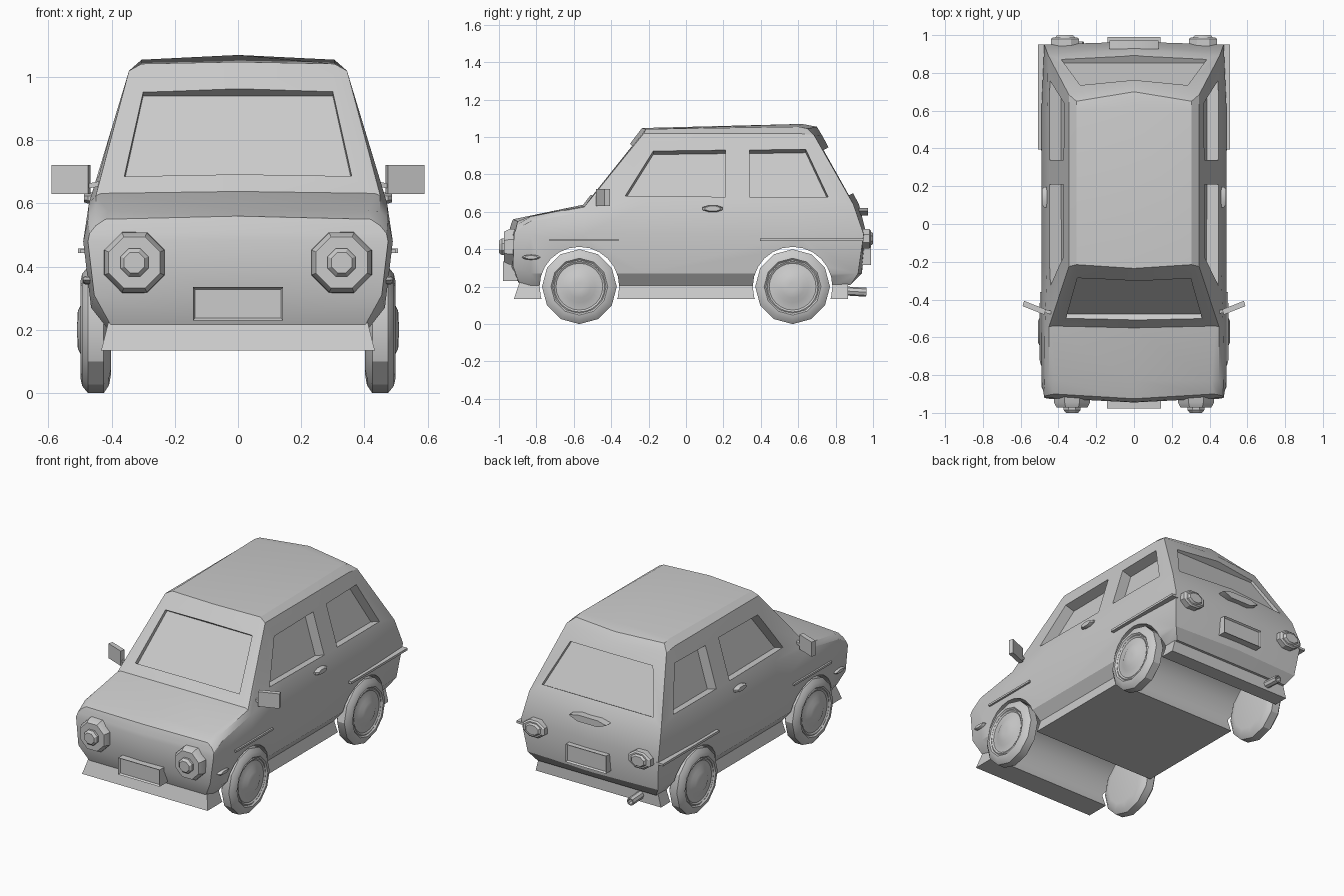
import bpy, bmesh, math
from mathutils import Vector

if "Cube" in bpy.data.objects:
    bpy.data.objects.remove(bpy.data.objects["Cube"])

paint = bpy.data.materials.new("light grey")
paint.diffuse_color = (0.6, 0.6, 0.6, 1)
paint.use_nodes = True
paint.node_tree.nodes["Principled BSDF"].inputs["Base Color"].default_value = paint.diffuse_color


def finish(name, bm, angle=30):
    bmesh.ops.remove_doubles(bm, verts=bm.verts, dist=0.0005)
    bmesh.ops.recalc_face_normals(bm, faces=bm.faces)
    me = bpy.data.meshes.new(name)
    bm.to_mesh(me)
    bm.free()
    me.materials.append(paint)
    ob = bpy.data.objects.new(name, me)
    bpy.context.collection.objects.link(ob)
    if angle:
        smooth(ob, angle)
    return ob


def smooth(ob, angle=30):
    bpy.ops.object.select_all(action='DESELECT')
    ob.select_set(True)
    bpy.context.view_layer.objects.active = ob
    bpy.ops.object.shade_smooth_by_angle(angle=math.radians(angle))


def prism(name, pts, a, b, angle=0):
    """Polygon swept from offset a to offset b."""
    bm = bmesh.new()
    lo = [bm.verts.new(Vector(p) + Vector(a)) for p in pts]
    hi = [bm.verts.new(Vector(p) + Vector(b)) for p in pts]
    n = len(pts)
    bm.faces.new(lo)
    bm.faces.new(hi)
    for i in range(n):
        bm.faces.new((lo[i], lo[(i + 1) % n], hi[(i + 1) % n], hi[i]))
    return finish(name, bm, angle)


def lathe(name, profile, axis, centre, seg, su=1, sv=1, turn=0.0, angle=30):
    """Spin (distance along axis, radius) points around an axis."""
    d, c = Vector(axis), Vector(centre)
    u = Vector((0, 1, 0)) if abs(d.x) > 0.5 else Vector((1, 0, 0))
    v = d.cross(u).normalized()
    bm = bmesh.new()
    rings = []
    for h, r in profile:
        ring = []
        for k in range(seg):
            t = 2 * math.pi * (k + turn) / seg
            ring.append(bm.verts.new(c + d * h + u * r * su * math.cos(t) + v * r * sv * math.sin(t)))
        rings.append(ring)
    for p, q in zip(rings, rings[1:]):
        for k in range(seg):
            j = (k + 1) % seg
            bm.faces.new((p[k], p[j], q[j], q[k]))
    bm.faces.new(rings[0])
    bm.faces.new(rings[-1])
    return finish(name, bm, angle)


def cut(ob, cutters):
    bpy.context.view_layer.objects.active = ob
    for c in cutters:
        c.hide_render = True
        m = ob.modifiers.new("cut", 'BOOLEAN')
        m.operation = 'DIFFERENCE'
        m.solver = 'EXACT'
        m.object = c
        bpy.ops.object.modifier_apply(modifier=m.name)


def both(p, s):
    return (p[0] * s, p[1], p[2])


# Body shell: half sections from sill to roof edge, then roof centre
low = lambda y: [(.41, y, .20), (.465, y, .27), (.49, y, .48)]
sections = [
    ([(.40, -.89, .21), (.455, -.925, .31), (.475, -.92, .48), (.47, -.91, .505),
      (.45, -.905, .53), (.42, -.90, .55)], (0, -.925, .56)),
    (low(-.83) + [(.475, -.83, .55), (.45, -.83, .575), (.412, -.83, .577)], (0, -.83, .58)),
    (low(-.545) + [(.472, -.545, .60), (.45, -.545, .625), (.432, -.54, .632)], (0, -.55, .638)),
    (low(-.22) + [(.46, -.22, .64), (.345, -.225, 1.02), (.305, -.215, 1.042)], (0, -.235, 1.048)),
    (low(.60) + [(.46, .60, .64), (.345, .60, 1.02), (.305, .60, 1.055)], (0, .62, 1.07)),
    ([(.41, .88, .21), (.45, .92, .27), (.475, .95, .48), (.455, .895, .64),
      (.345, .685, 1.01), (.305, .65, 1.045)], (0, .70, 1.055)),
]
bm = bmesh.new()
loops = []
for half, top in sections:
    y, z = half[0][1], half[0][2]
    pts = [(0, y, z)] + half + [top] + [both(p, -1) for p in reversed(half)]
    loops.append([bm.verts.new(p) for p in pts])
for p, q in zip(loops, loops[1:]):
    for i in range(14):
        j = (i + 1) % 14
        bm.faces.new((p[i], p[j], q[j], q[i]))
# Bulged nose and tail
nose = [(-.938, .31), (-.945, .485), (-.942, .51), (-.935, .535)]
tail = [(.94, .27), (.965, .48), (.925, .64), (.73, 1.005)]
for ring, mids in ((loops[0], nose), (loops[-1], tail)):
    col = [ring[0]] + [bm.verts.new((0, y, z)) for y, z in mids] + [ring[7]]
    for side in ([ring[i] for i in range(1, 7)], [ring[14 - i] for i in range(1, 7)]):
        for i in range(5):
            bm.faces.new((col[i], side[i], side[i + 1], col[i + 1]))
body = finish("body_shell", bm, 0)

# Lower skirt, flared at the front
bm = bmesh.new()
bmesh.ops.create_cube(bm, size=2)
for v in bm.verts:
    up = v.co.z > 0
    rear = v.co.y > 0
    v.co = ((.41 if up else .433) * v.co.x, .865 if rear else (-.89 if up else -.92), .225 if up else .135)
skirt = finish("lower_skirt", bm, 0)

# Wheel tunnels
arches = [lathe("arch_cutter", [(-.7, .213), (.7, .213)], (1, 0, 0), (0, y, .2), 24, angle=0)
          for y in (-.57, .57)]

# Recesses for the glass
windows = []
slope = Vector((0, -.408, .31)).normalized()
at = lambda x, z: (x, -.545 + (z - .638) * .76, z)
windows.append(prism("windscreen_cutter", [at(-.36, .69), at(.36, .69), at(.30, .962), at(-.30, .962)],
                     slope * -.035, slope * .1))
slope = Vector((0, .365, .195)).normalized()
at = lambda x, z: (x, .925 - (z - .64) * .534, z)
windows.append(prism("rear_window_cutter", [at(-.385, .70), at(.385, .70), at(.285, .945), at(-.285, .945)],
                     slope * -.045, slope * .1))
front_glass = [(-.325, .685), (-.175, .925), (.21, .93), (.21, .68)]
rear_glass = [(.34, .68), (.34, .93), (.64, .935), (.76, .68)]
for s in (1, -1):
    n = Vector((.957 * s, 0, .29))
    for shape in (front_glass, rear_glass):
        pts = [((.46 - (z - .64) * .303) * s, y, z) for y, z in shape]
        windows.append(prism("side_window_cutter", pts, n * -.065, n * .1))
cut(body, arches + windows)
cut(skirt, arches)
for c in arches + windows:
    bpy.data.objects.remove(c)
smooth(body)
smooth(skirt)

# Wheels
tyre = [(.402, .14), (.408, .175), (.425, .2), (.475, .2), (.493, .178), (.499, .152), (.488, .14)]
hub = [(.41, .143), (.49, .143), (.494, .135), (.488, .125), (.494, .085), (.507, .06), (.509, .02)]
for s in (1, -1):
    for y, end in ((-.57, "front"), (.57, "rear")):
        lathe(end + "_tyre", tyre, (s, 0, 0), (0, y, .2), 12)
        lathe(end + "_hubcap", hub, (s, 0, 0), (0, y, .2), 24)


def block(name, x, y, z, s=1):
    """Box given by its ranges."""
    pts = [(x[0] * s, y[0], z[0]), (x[1] * s, y[0], z[0]), (x[1] * s, y[0], z[1]), (x[0] * s, y[0], z[1])]
    return prism(name, pts, (0, 0, 0), (0, y[1] - y[0], 0), 30)


def number_plate(name, y0, y1, z0, z1, w):
    """Blank plate with a raised rim."""
    bm = bmesh.new()
    bmesh.ops.create_cube(bm, size=1)
    for v in bm.verts:
        v.co = (2 * w * v.co.x, y1 if v.co.y > 0 else y0, z1 if v.co.z > 0 else z0)
    bm.normal_update()
    out = 1 if y0 > 0 else -1
    face = [f for f in bm.faces if f.normal.y * out > .9]
    bmesh.ops.inset_region(bm, faces=face, thickness=.01, depth=0)
    bmesh.ops.translate(bm, verts=face[0].verts, vec=(0, -.012 * out, 0))
    finish(name, bm)


number_plate("front_plate", -.978, -.90, .23, .335, .143)
number_plate("rear_plate", .93, .99, .315, .425, .14)

for s in (1, -1):
    # Lamps
    lathe("headlight", [(.88, .105), (.945, .103), (.972, .088), (.972, .048), (.985, .048), (1.0, .035)],
          (0, -1, 0), (.328 * s, 0, .413), 8, turn=.5)
    lathe("tail_light", [(.92, 1.08), (.98, 1.08), (.988, .9), (.988, .75), (1.0, .6)],
          (0, 1, 0), (.365 * s, 0, .457), 8, su=.075, sv=.052, turn=.5)
    lathe("side_marker", [(.45, 1), (.482, 1), (.49, .7)], (s, 0, 0), (0, -.828, .357), 8,
          su=.05, sv=.014)
    # Trim strips and door handle
    block("front_trim", (.47, .498), (-.73, -.36), (.444, .456), s)
    block("rear_trim", (.46, .507), (.395, .95), (.444, .458), s)
    lathe("door_handle", [(.44, 1), (.475, 1), (.488, .75)], (s, 0, 0), (0, .142, .617), 8,
          su=.058, sv=.019, turn=.5)
    # Mirror and its stalk
    head = [(.475, -.48, .63), (.59, -.435, .63), (.59, -.435, .722), (.475, -.48, .722)]
    prism("mirror", [both(p, s) for p in head], (0, 0, 0), (-.008 * s, .028, 0), 30)
    arm = [(.43, -.48, .655), (.49, -.465, .645), (.49, -.465, .66), (.43, -.48, .672)]
    prism("mirror_stalk", [both(p, s) for p in arm], (0, 0, 0), (0, .018, 0), 30)

# Tailgate handle
grip = [(-.13, .90, .605), (-.07, .90, .58), (.07, .90, .58), (.13, .90, .605), (.07, .90, .62), (-.07, .90, .62)]
prism("tailgate_handle", grip, (0, 0, 0), (0, .072, 0), 30)

# Exhaust with hollow end
lathe("exhaust_pipe", [(0, .024), (.13, .024), (.13, .017), (.08, .017)],
      Vector((0, 1, -.06)).normalized(), (-.29, .835, .178), 8)
